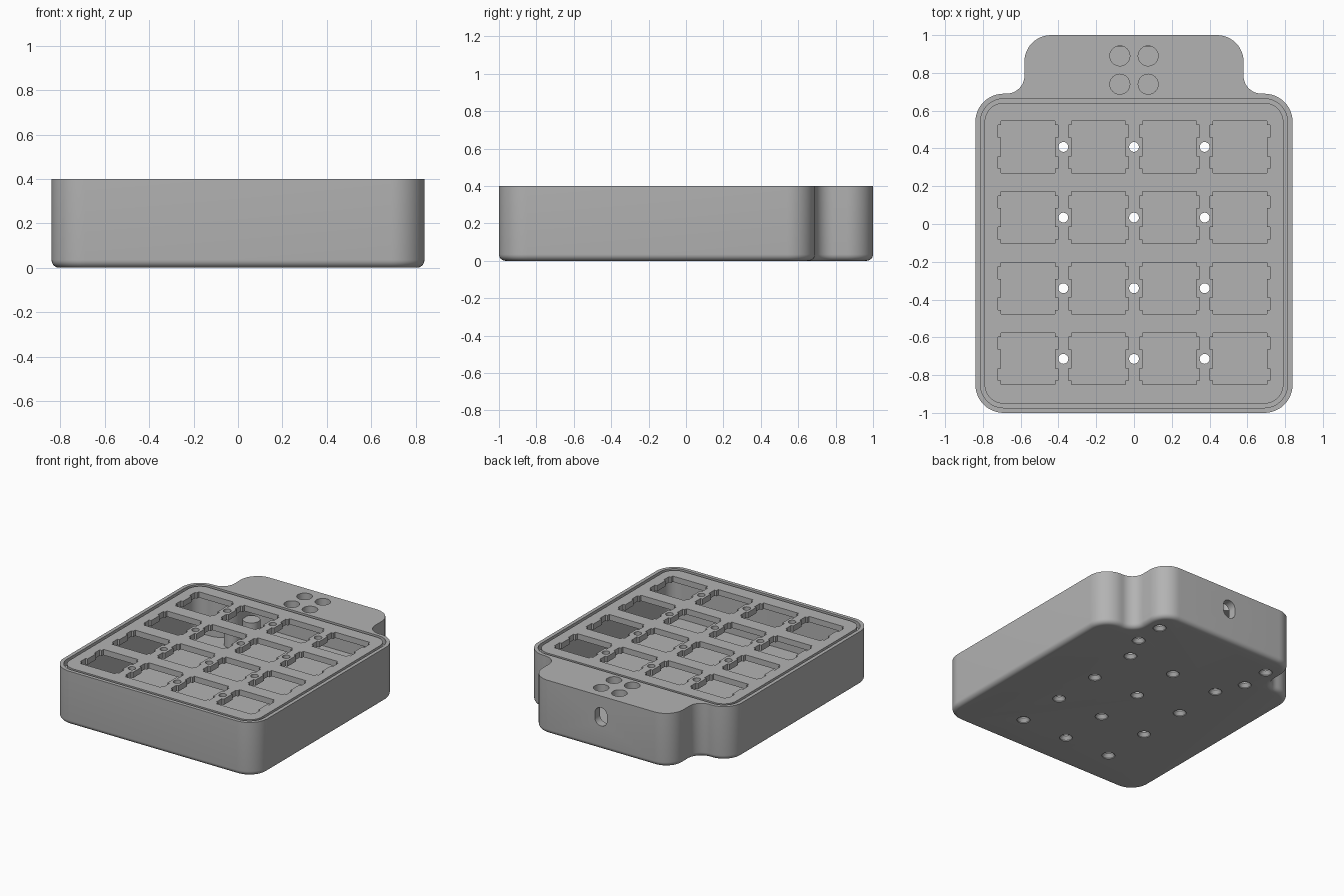
import bpy, bmesh, math
from mathutils import Vector

cube = bpy.data.objects.get("Cube")
if cube:
    bpy.data.objects.remove(cube)

grey = bpy.data.materials.new("plain grey")
grey.use_nodes = True
GREY = (0.45, 0.45, 0.45, 1)
grey.diffuse_color = GREY
grey.node_tree.nodes["Principled BSDF"].inputs["Base Color"].default_value = GREY


def rounded(corners, steps=12):
    """Outline from (x, y, radius) corners, each turned into an arc."""
    pts = []
    for i, (x, y, r) in enumerate(corners):
        p = Vector((x, y))
        if r <= 0:
            pts.append(p)
            continue
        u = (Vector(corners[i - 1][:2]) - p).normalized()
        v = (Vector(corners[(i + 1) % len(corners)][:2]) - p).normalized()
        c = p + r * (u + v)
        for k in range(steps + 1):
            t = math.pi / 2 * k / steps
            pts.append(c - r * (v * math.cos(t) + u * math.sin(t)))
    return pts


def case_outline(d):
    """Case footprint, moved inward by d."""
    half = [(.84 - d, d - 1, .15 - d), (.84 - d, .69 - d, .15 - d),
            (.58 - d, .69 - d, .095 + d), (.58 - d, 1 - d, .14 - d)]
    return rounded(half + [(-x, y, r) for x, y, r in reversed(half)])


def key_area(d):
    """Rounded square around the keys, moved inward by d."""
    x, lo, hi, r = .84 - d, d - 1, .69 - d, .15 - d
    return rounded([(x, lo, r), (x, hi, r), (-x, hi, r), (-x, lo, r)])


def circle(x, y, r, n=32):
    return [Vector((x + r * math.cos(a), y + r * math.sin(a)))
            for a in (2 * math.pi * i / n for i in range(n))]


def loft(bm, layers):
    """Closed solid through (outline, z) layers."""
    rings = [[bm.verts.new((p.x, p.y, z)) for p in pts] for pts, z in layers]
    bm.faces.new(rings[0][::-1])
    bm.faces.new(rings[-1])
    for a, b in zip(rings, rings[1:]):
        for i in range(len(a)):
            j = (i + 1) % len(a)
            bm.faces.new((a[i], a[j], b[j], b[i]))


def solid(name, *lofts):
    bm = bmesh.new()
    for layers in lofts:
        loft(bm, layers)
    bmesh.ops.recalc_face_normals(bm, faces=bm.faces)
    mesh = bpy.data.meshes.new(name)
    bm.to_mesh(mesh)
    bm.free()
    mesh.materials.append(grey)
    ob = bpy.data.objects.new(name, mesh)
    bpy.context.collection.objects.link(ob)
    return ob


def select(ob):
    bpy.ops.object.select_all(action='DESELECT')
    ob.select_set(True)
    bpy.context.view_layer.objects.active = ob


def combine(ob, tool, operation='DIFFERENCE'):
    mod = ob.modifiers.new("cut", 'BOOLEAN')
    mod.object, mod.operation, mod.solver = tool, operation, 'EXACT'
    select(ob)
    bpy.ops.object.modifier_apply(modifier=mod.name)
    bpy.data.objects.remove(tool)


def prism(pts, lo, hi):
    return [(pts, lo), (pts, hi)]


TOP, FLOOR, LEDGE = .4, .045, .355
PITCH, MID_Y, HOLE = .374, -.153, .026
columns = [(i - 1.5) * PITCH for i in range(4)]
rows = [MID_Y + (i - 1.5) * PITCH for i in range(4)]
screws = [(x, y) for x in (-PITCH, 0, PITCH) for y in rows]
mounts = [(sx * .467, y) for sx in (-1, 1) for y in (.605, .825)]

# Case block with a rounded lower edge
R = .035
layers = []
for k in range(7):
    a = math.pi / 2 * k / 6
    layers.append((case_outline(R * (1 - math.sin(a))), R * (1 - math.cos(a))))
layers.append((case_outline(0), TOP))
case = solid("case", layers)

# Hollow interior, opening above it and recess for the key plate
combine(case, solid("cavity_cutter", prism(case_outline(.06), FLOOR, .34)))
combine(case, solid("opening_cutter", prism(key_area(.065), .2, TOP + .1)))
combine(case, solid("recess_cutter", prism(key_area(.027), LEDGE, TOP + .1)))

# Board mounting posts
combine(case, solid("post_tool", *[prism(circle(x, y, .06), FLOOR - .02, .15)
                                   for x, y in mounts]), 'UNION')

# Countersunk screw holes and indicator holes
holes = []
for points, end in ((screws, .2), (mounts, .13)):
    for x, y in points:
        wide, narrow = circle(x, y, .044), circle(x, y, HOLE)
        holes.append([(wide, -.05), (wide, .006), (narrow, .03), (narrow, end)])
holes += [prism(circle(sx * .075, y, .053), .25, TOP + .1)
          for sx in (-1, 1) for y in (.74, .89)]
combine(case, solid("hole_cutter", *holes))

# Upright cable slot in the back wall
slot = solid("slot_cutter", prism(
    rounded([(.05, -.068, .049), (.05, .068, .049),
             (-.05, .068, .049), (-.05, -.068, .049)]), -.1, .1))
slot.rotation_euler.x = math.pi / 2
slot.location = (0, 1, .245)
bpy.context.view_layer.update()
combine(case, slot)


def key_cutout(cx, cy):
    """Square opening with two clip notches on each side."""
    w, n, h, a, b = .143, .159, .137, .05, .115
    side = [(w, -h), (w, -b), (n, -b), (n, -a), (w, -a),
            (w, a), (n, a), (n, b), (w, b), (w, h)]
    return [Vector((cx + x, cy + y))
            for x, y in side + [(-x, y) for x, y in reversed(side)]]


# Key plate with sixteen openings and screw holes
plate = solid("key_plate", prism(key_area(.049), LEDGE, TOP - .002))
combine(plate, solid("plate_cutter",
                     *[prism(key_cutout(x, y), .3, .5) for x in columns for y in rows],
                     *[prism(circle(x, y, HOLE), .3, .5) for x, y in screws]))

for ob in (case, plate):
    select(ob)
    bpy.ops.object.shade_smooth_by_angle(angle=math.radians(30))
